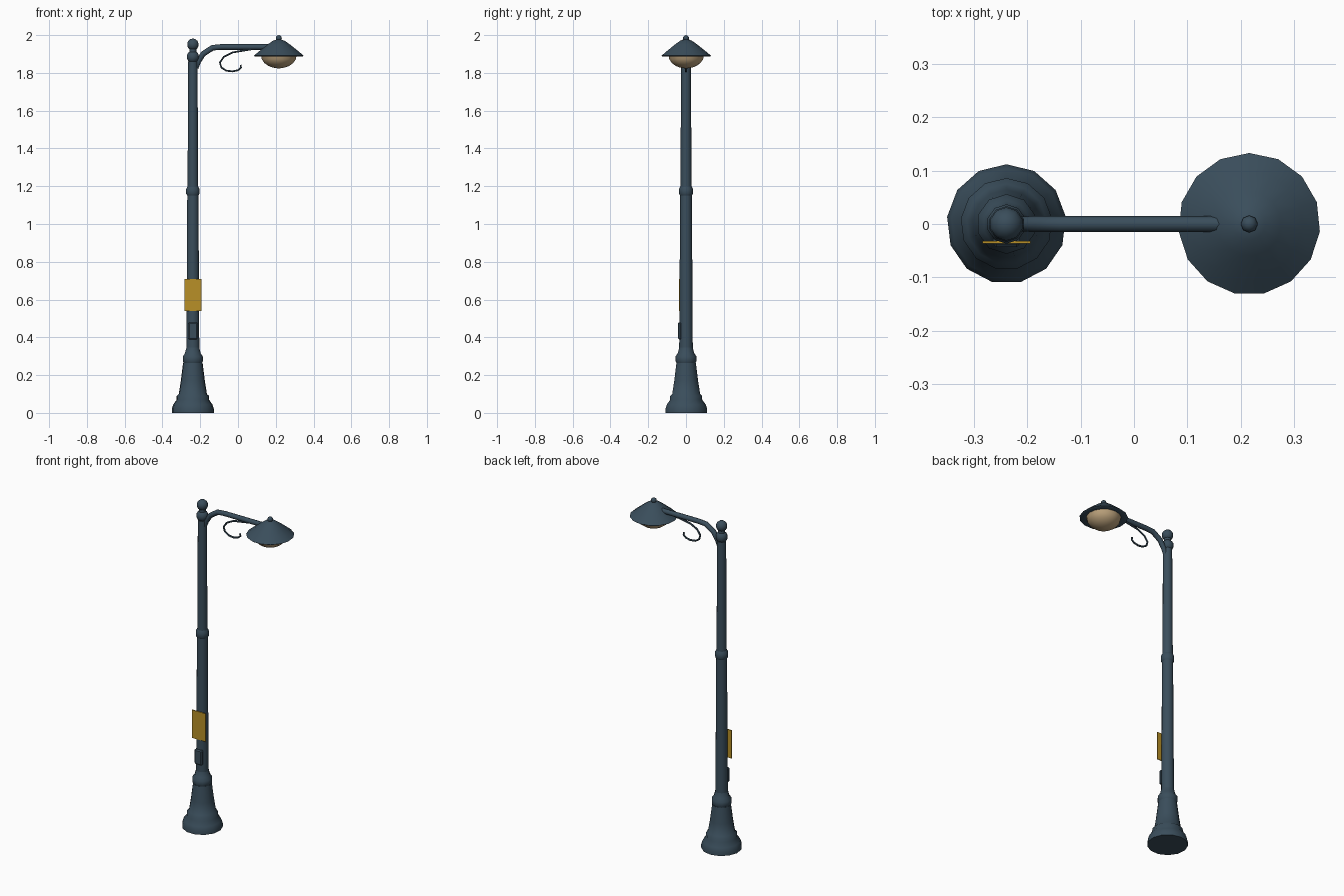
import bpy, bmesh, math
from mathutils import Vector

if "Cube" in bpy.data.objects:
    bpy.data.objects.remove(bpy.data.objects["Cube"], do_unlink=True)

POLE_X, LAMP_X = -0.239, 0.216


def material(name, rgb):
    m = bpy.data.materials.new(name)
    m.use_nodes = True
    m.diffuse_color = (*rgb, 1)
    m.node_tree.nodes["Principled BSDF"].inputs["Base Color"].default_value = (*rgb, 1)
    return m


slate = material("slate blue paint", (0.042, 0.075, 0.105))
gold = material("golden sign", (0.48, 0.28, 0.02))
glass = material("warm glass", (0.50, 0.36, 0.20))


def finish(name, bm, mat, angle=50):
    bmesh.ops.recalc_face_normals(bm, faces=bm.faces)
    mesh = bpy.data.meshes.new(name)
    bm.to_mesh(mesh)
    bm.free()
    mesh.materials.append(mat)
    ob = bpy.data.objects.new(name, mesh)
    bpy.context.collection.objects.link(ob)
    bpy.ops.object.select_all(action="DESELECT")
    ob.select_set(True)
    bpy.context.view_layer.objects.active = ob
    bpy.ops.object.shade_smooth_by_angle(angle=math.radians(angle))
    return ob


def bridge(bm, rings):
    n = len(rings[0])
    for a, b in zip(rings, rings[1:]):
        for i in range(n):
            j = (i + 1) % n
            bm.faces.new((a[i], a[j], b[j], b[i]))
    bm.faces.new(rings[0])
    bm.faces.new(rings[-1])


def lathe(name, x, profile, sides, mat, angle=50):
    """Capped turning of (radius, height) pairs, first corner towards +y."""
    bm = bmesh.new()
    turn = [math.pi / 2 + math.tau * i / sides for i in range(sides)]
    bridge(bm, [[bm.verts.new((x + r * math.cos(t), r * math.sin(t), z)) for t in turn]
                for r, z in profile])
    return finish(name, bm, mat, angle)


def tube(name, path, sides, mat):
    """Tube along (x, z, radius) points in the y = 0 plane."""
    bm = bmesh.new()
    pts = [Vector((x, 0, z)) for x, z, r in path]
    rings = []
    for i, p in enumerate(pts):
        along = (pts[min(i + 1, len(pts) - 1)] - pts[max(i - 1, 0)]).normalized()
        side = Vector((0, 1, 0))
        up = along.cross(side)
        r = path[i][2]
        rings.append([bm.verts.new(p + r * (math.cos(t) * side + math.sin(t) * up))
                      for t in [math.tau * k / sides for k in range(sides)]])
    bridge(bm, rings)
    return finish(name, bm, mat)


def ball(name, x, z, r, segments=10, rings=7):
    bm = bmesh.new()
    bmesh.ops.create_uvsphere(bm, u_segments=segments, v_segments=rings, radius=r)
    bmesh.ops.translate(bm, verts=bm.verts, vec=(x, 0, z))
    return finish(name, bm, slate, 60)


def box(name, centre, size, mat, bevel=0):
    bm = bmesh.new()
    bmesh.ops.create_cube(bm, size=1)
    bmesh.ops.scale(bm, verts=bm.verts, vec=size)
    bmesh.ops.translate(bm, verts=bm.verts, vec=centre)
    if bevel:
        bmesh.ops.bevel(bm, geom=bm.edges[:], offset=bevel, segments=1, affect="EDGES")
    return finish(name, bm, mat, 30)


# Flared pedestal and pole
lathe("pedestal", POLE_X, [(0.112, 0), (0.112, 0.022), (0.104, 0.045), (0.086, 0.07),
                           (0.086, 0.09), (0.075, 0.1), (0.064, 0.17), (0.052, 0.265)],
      13, slate)
lathe("pedestal_collar", POLE_X, [(0.05, 0.262), (0.056, 0.275), (0.056, 0.298),
                                  (0.044, 0.315), (0.036, 0.345)], 10, slate)
lathe("lower_pole", POLE_X, [(0.036, 0.33), (0.031, 1.16)], 10, slate)
lathe("middle_collar", POLE_X, [(0.031, 1.15), (0.037, 1.16), (0.037, 1.185),
                                (0.029, 1.2)], 10, slate)
lathe("upper_pole", POLE_X, [(0.0295, 1.18), (0.026, 1.86)], 10, slate)
ball("arm_joint", POLE_X, 1.885, 0.034)
lathe("neck", POLE_X, [(0.02, 1.9), (0.02, 1.94)], 10, slate)
ball("pole_finial", POLE_X, 1.95, 0.032)

# Arm with hanging scroll
tube("arm", [(-0.222, 1.825, 0.012), (-0.21, 1.86, 0.014), (-0.185, 1.9, 0.015),
             (-0.135, 1.933, 0.015), (-0.09, 1.937, 0.015), (0.17, 1.937, 0.015)], 8, slate)
tube("scroll", [(x, z, 0.0055) for x, z in
                [(0.09, 1.928), (0.04, 1.92), (-0.03, 1.908), (-0.075, 1.885),
                 (-0.096, 1.855), (-0.088, 1.828), (-0.062, 1.812), (-0.03, 1.808),
                 (0.0, 1.814), (0.016, 1.828), (0.014, 1.843)]], 6, slate)

# Lamp head
lathe("lamp_shade", LAMP_X, [(0.09, 1.893), (0.128, 1.887), (0.133, 1.891), (0.1, 1.918),
                             (0.06, 1.95), (0.03, 1.971), (0.008, 1.977)], 15, slate, 60)
ball("lamp_finial", LAMP_X, 1.984, 0.016, 8, 6)
dome = [(0.095 * math.cos(a), 1.893 - 0.069 * math.sin(a))
        for a in [math.radians(d) for d in (0, 18, 36, 54, 70, 86)]]
lathe("lamp_glass", LAMP_X, dome, 15, glass, 60)

# Sign plate and access box on the front of the pole
box("sign_plate", (POLE_X, -0.034, 0.624), (0.09, 0.005, 0.17), gold)
box("access_box", (POLE_X, -0.033, 0.434), (0.05, 0.021, 0.09), slate, 0.006)
